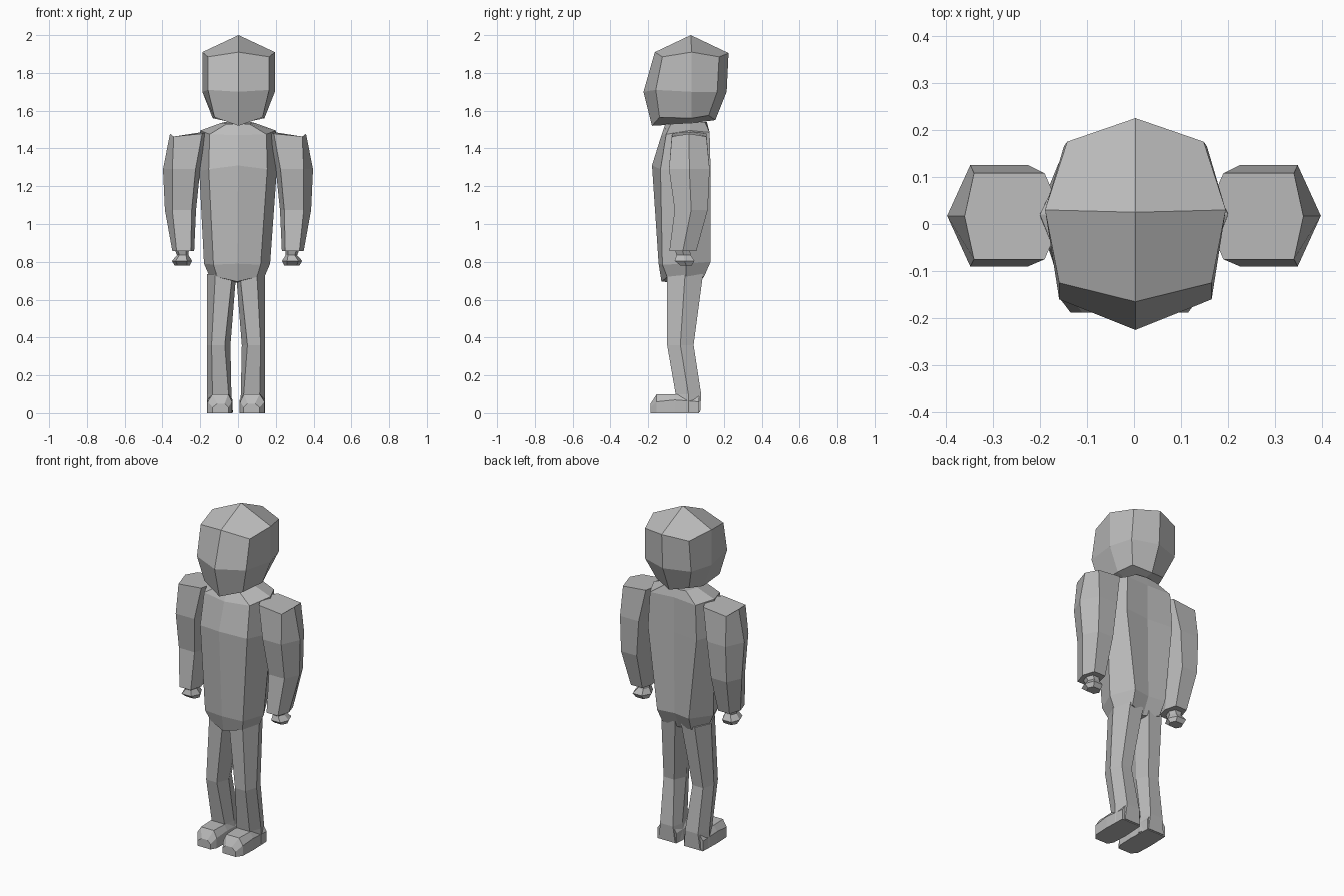
import bpy, bmesh

if "Cube" in bpy.data.objects:
    bpy.data.objects.remove(bpy.data.objects["Cube"])

grey = bpy.data.materials.new("plain grey")
grey.diffuse_color = (0.5, 0.5, 0.5, 1)
grey.use_nodes = True
grey.node_tree.nodes["Principled BSDF"].inputs["Base Color"].default_value = grey.diffuse_color


def loft(name, rings, start=None, end=None):
    """Skin rings of points; ends close on a tip point or a flat cap."""
    bm = bmesh.new()
    loops = [[bm.verts.new(p) for p in r] for r in rings]
    n = len(loops[0])
    for a, b in zip(loops, loops[1:]):
        for i in range(n):
            j = (i + 1) % n
            bm.faces.new((a[i], a[j], b[j], b[i]))
    for loop, tip in ((loops[0], start), (loops[-1], end)):
        if tip is None:
            bm.faces.new(loop)
        else:
            t = bm.verts.new(tip)
            for i in range(0, n, 2):  # quads running from tip to each corner
                bm.faces.new((t, loop[i], loop[(i + 1) % n], loop[(i + 2) % n]))
    bmesh.ops.recalc_face_normals(bm, faces=bm.faces)
    mesh = bpy.data.meshes.new(name)
    bm.to_mesh(mesh)
    bm.free()
    mesh.materials.append(grey)
    ob = bpy.data.objects.new(name, mesh)
    bpy.context.collection.objects.link(ob)
    return ob


def octagon(side, back_corner, back, front_corner, front, cx=0.0):
    """Mirrored eight-point ring: corners are (x, y, z), centres (y, z)."""
    def m(p):
        return (2 * cx - p[0], p[1], p[2])
    return [side, back_corner, (cx, *back), m(back_corner),
            m(side), m(front_corner), (cx, *front), front_corner]


def pair(name, rings, cx, **tips):
    """Build a limb on the +x side and its mirrored twin."""
    for side, s in (("left", 1), ("right", -1)):
        flip = [[(cx + s * x, y, z) for x, y, z in r] for r in rings]
        loft(f"{side}_{name}", flip, **tips)


# Head: crown, brow, cheek and jaw rings
loft("head", [
    octagon((.195, .03, 1.91), (.148, .175, 1.885), (.225, 1.905),
            (.165, -.125, 1.885), (-.165, 1.91), .003),
    octagon((.195, .03, 1.70), (.155, .165, 1.70), (.215, 1.70),
            (.165, -.16, 1.71), (-.225, 1.70), .003),
    octagon((.14, .03, 1.56), (.11, .12, 1.575), (.155, 1.55),
            (.13, -.14, 1.565), (-.18, 1.52), .003),
], start=(.003, .025, 2.0), end=(.003, .0, 1.53))

# Neck and torso: collar, shoulder, chest, hem and crotch rings
loft("torso", [
    octagon((.09, .02, 1.535), (.07, .10, 1.54), (.11, 1.54),
            (.06, -.08, 1.53), (-.11, 1.53)),
    octagon((.20, .02, 1.495), (.15, .125, 1.485), (.115, 1.49),
            (.15, -.105, 1.475), (-.13, 1.47)),
    octagon((.205, .02, 1.28), (.16, .13, 1.28), (.115, 1.28),
            (.155, -.135, 1.29), (-.18, 1.31)),
    octagon((.17, .0, .79), (.10, .13, .80), (.115, .80),
            (.12, -.125, .785), (-.145, .79), -.005),
    octagon((.14, .0, .72), (.09, .095, .72), (.07, .70),
            (.10, -.10, .72), (-.13, .695), -.005),
], end=(-.005, -.01, .69))


def hexagon(out, front, back, xs, z, dz=0.0, inset=0.0):
    """Limb ring: xs gives outer, outer corner, inner corner and inner x."""
    a, b, c, d = xs
    mid = (front + back) / 2
    return [(a, mid, z), (b, back - inset, z - dz), (c, back - inset, z),
            (d, mid, z + dz), (c, front, z), (b, front, z - dz)]


# Arms: shoulder, upper arm, elbow and cuff
pair("arm", [
    hexagon(1, -.075, .108, (.36, .34, .19, .15), 1.478, .015),
    hexagon(1, -.09, .125, (.397, .348, .225, .20), 1.29),
    hexagon(1, -.06, .115, (.387, .348, .245, .222), 1.075),
    hexagon(1, -.088, .055, (.348, .325, .25, .232), .858),
], 0)

# Hands: narrow wrist flaring to a blunt fist
pair("hand", [
    hexagon(1, -.06, .02, (.33, .315, .27, .255), .865),
    hexagon(1, -.05, .025, (.318, .305, .27, .257), .835),
    hexagon(1, -.06, .045, (.345, .325, .265, .238), .805),
    hexagon(1, -.03, .03, (.33, .315, .265, .25), .78),
], -.005)

# Legs: hip, knee, ankle and sole
pair("leg", [
    hexagon(1, -.10, .09, (.153, .11, .02, .0), .735),
    hexagon(1, -.10, .04, (.153, .13, .06, .03), .36),
    hexagon(1, -.055, .08, (.153, .125, .04, .025), .10),
    hexagon(1, -.05, .075, (.153, .135, .03, .017), .005),
], -.01)

# Feet: sections from heel to toe, with a sloping toe cap
pair("foot", [
    [(x0, y, 0), (x0, y, zs), (x0 - .025, y, zt),
     (x1 + .02, y, zt), (x1, y, zs), (x1, y, 0)]
    for y, x0, x1, zs, zt in ((.07, .15, .025, .06, .10),
                              (-.06, .154, .018, .07, .10),
                              (-.155, .15, .022, .06, .10),
                              (-.188, .125, .04, .03, .05))
], -.01)
